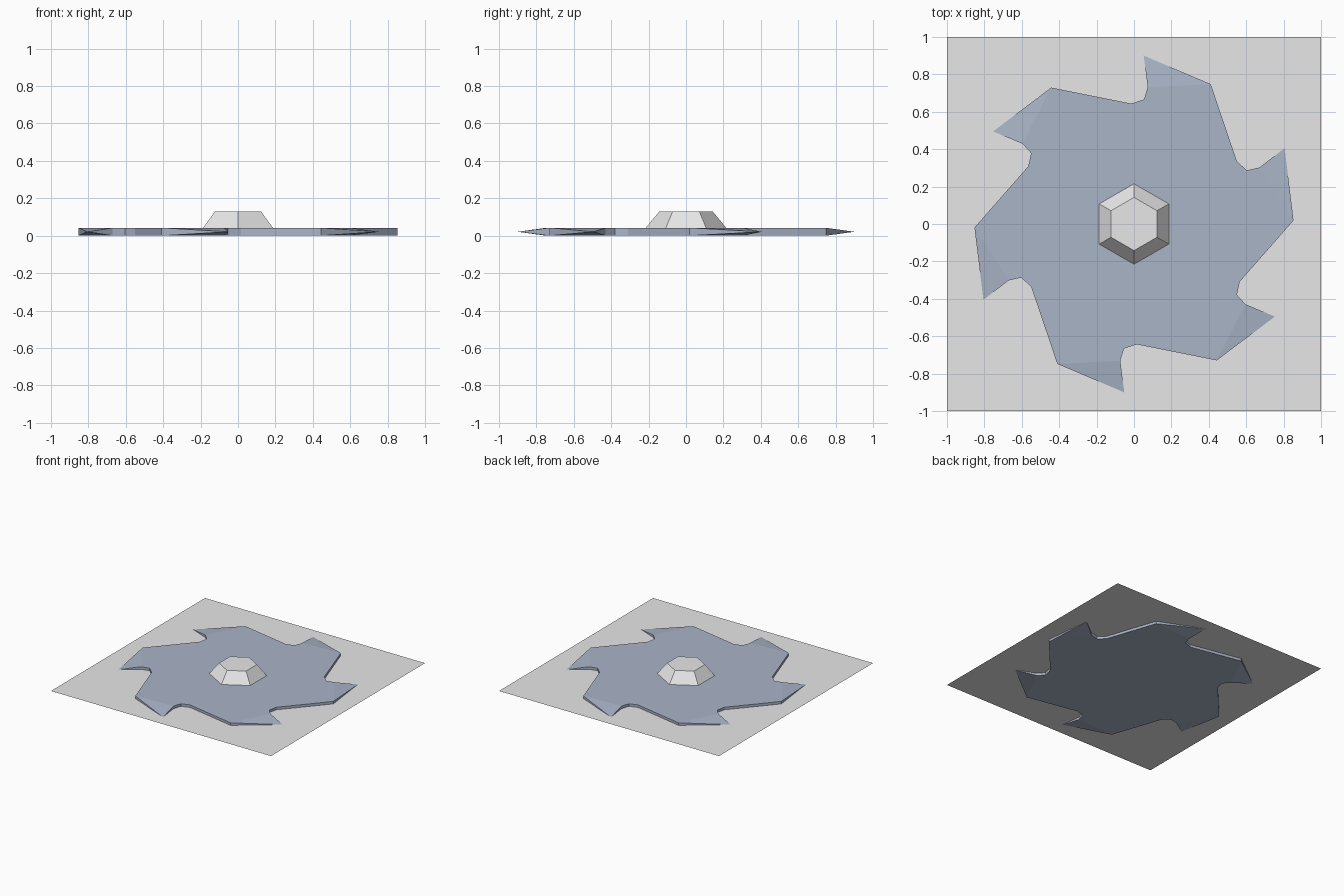
import bpy, bmesh, math
from mathutils import Matrix, Vector

if "Cube" in bpy.data.objects:
    bpy.data.objects.remove(bpy.data.objects["Cube"])

TOP, MID = 0.042, 0.021   # blade top and mid-plane heights


def material(name, rgb):
    m = bpy.data.materials.new(name)
    m.diffuse_color = (*rgb, 1)
    m.use_nodes = True
    m.node_tree.nodes["Principled BSDF"].inputs["Base Color"].default_value = m.diffuse_color
    return m


def finish(name, bm, mat):
    bmesh.ops.recalc_face_normals(bm, faces=bm.faces[:])
    me = bpy.data.meshes.new(name)
    bm.to_mesh(me)
    bm.free()
    ob = bpy.data.objects.new(name, me)
    bpy.context.collection.objects.link(ob)
    me.materials.append(mat)
    return ob


grey = material("light grey", (0.8, 0.8, 0.8))
steel = material("blue grey steel", (0.40, 0.46, 0.575))

# Flat square sheet, level with the middle of the blade
bm = bmesh.new()
bmesh.ops.create_grid(bm, x_segments=1, y_segments=1, size=1,
                      matrix=Matrix.Translation((0, 0, MID)))
finish("base_sheet", bm, grey)

# Saw blade: one tooth outline repeated six times, tips pinched to an edge point
tip = (0.052, 0.90)
outline = [(0.41, 0.748), (0.55, 0.335), (0.603, 0.287), (0.67, 0.302)]  # back, gullet
bm = bmesh.new()
upper, lower, tips = [], [], []
for i in range(6):
    rot = Matrix.Rotation(-i * math.pi / 3, 3, 'Z')
    tips.append(bm.verts.new(rot @ Vector((*tip, MID))))
    for x, y in outline:
        p = rot @ Vector((x, y, 0))
        lower.append(bm.verts.new(p))
        upper.append(bm.verts.new(p + Vector((0, 0, TOP))))
bm.faces.new(upper)
bm.faces.new(lower)
n = len(upper)
for i in range(n):
    j = (i + 1) % n
    if i % 4 < 3:                       # straight side wall
        bm.faces.new((upper[i], upper[j], lower[j], lower[i]))
    else:                               # tapered tooth tip
        t = tips[(i // 4 + 1) % 6]
        bm.faces.new((upper[i], upper[j], t))
        bm.faces.new((lower[i], lower[j], t))
        bm.faces.new((upper[i], lower[i], t))
        bm.faces.new((upper[j], lower[j], t))
finish("saw_blade", bm, steel)

# Tapered hexagonal hub with corners facing front and back
bm = bmesh.new()
bmesh.ops.create_cone(bm, cap_ends=True, segments=6, radius1=0.215, radius2=0.142,
                      depth=0.13 - TOP)
corner = max(bm.verts, key=lambda v: v.co.xy.length).co
turn = math.pi / 2 - math.atan2(corner.y, corner.x)
bm.transform(Matrix.Translation((0, 0, (0.13 + TOP) / 2)) @ Matrix.Rotation(turn, 4, 'Z'))
finish("hub", bm, grey)
